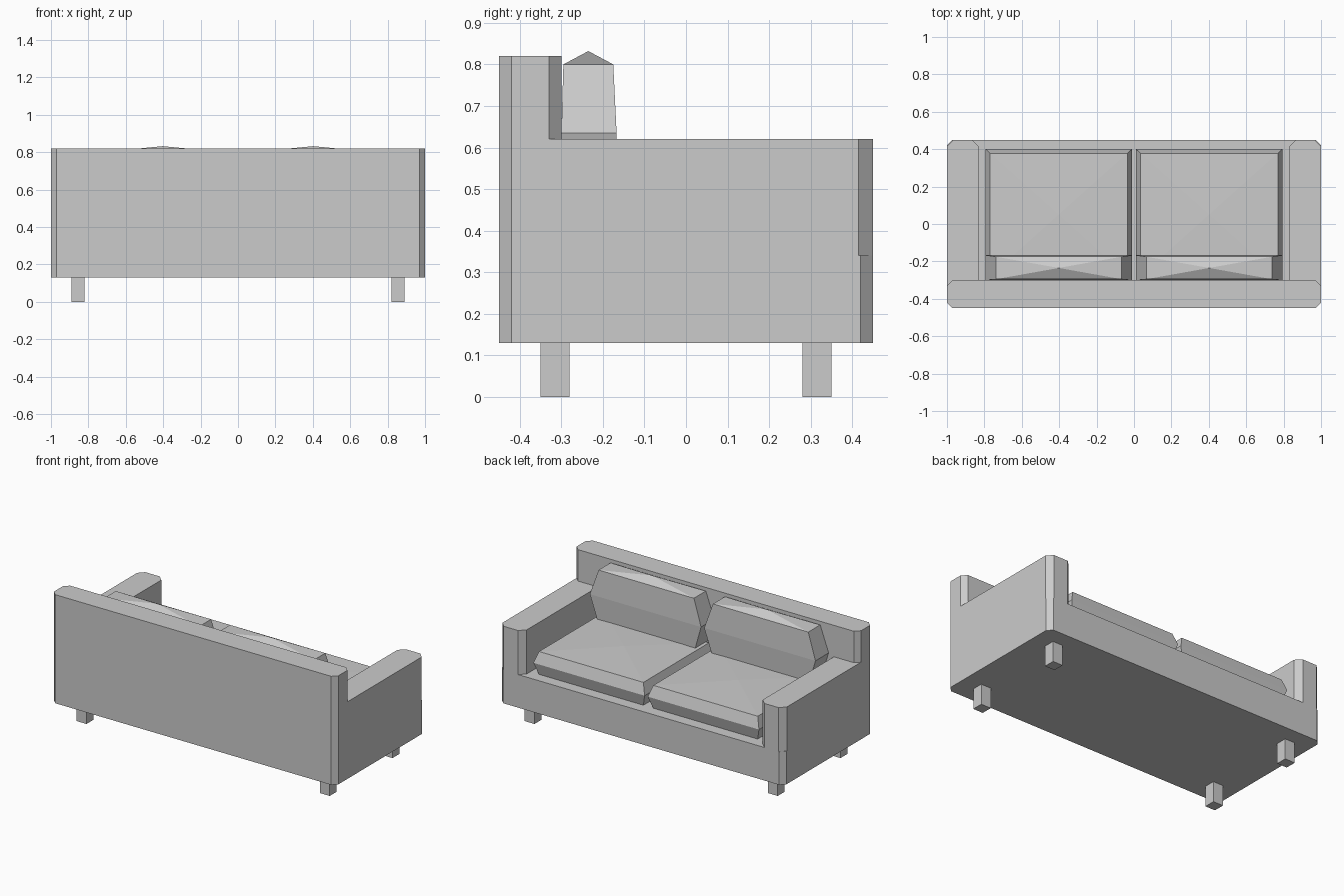
import bpy
import bmesh

if "Cube" in bpy.data.objects:
    bpy.data.objects.remove(bpy.data.objects["Cube"])

fabric = bpy.data.materials.new("grey_fabric")
fabric.use_nodes = True
GREY = (0.6, 0.6, 0.6, 1)
fabric.diffuse_color = GREY
fabric.node_tree.nodes["Principled BSDF"].inputs["Base Color"].default_value = GREY


def loft(name, rings, peak=None):
    """Join stacked rings of points, with a flat or peaked top."""
    bm = bmesh.new()
    loops = [[bm.verts.new(p) for p in ring] for ring in rings]
    n = len(loops[0])
    for low, high in zip(loops, loops[1:]):
        for i in range(n):
            j = (i + 1) % n
            bm.faces.new((low[i], low[j], high[j], high[i]))
    bm.faces.new(loops[0][::-1])
    if peak:
        tip = bm.verts.new(peak)
        for i in range(n):
            bm.faces.new((loops[-1][i], loops[-1][(i + 1) % n], tip))
    else:
        bm.faces.new(loops[-1])
    bmesh.ops.recalc_face_normals(bm, faces=bm.faces)
    mesh = bpy.data.meshes.new(name)
    bm.to_mesh(mesh)
    bm.free()
    mesh.materials.append(fabric)
    obj = bpy.data.objects.new(name, mesh)
    bpy.context.collection.objects.link(obj)
    return obj


def prism(name, outline, z0, z1):
    return loft(name, [[(x, y, z) for x, y in outline] for z in (z0, z1)])


def rect(x0, x1, y0, y1, cut=0):
    """Rectangle outline, optionally with cut corners."""
    if not cut:
        return [(x0, y0), (x1, y0), (x1, y1), (x0, y1)]
    return [(x0 + cut, y0), (x1 - cut, y0), (x1, y0 + cut), (x1, y1 - cut),
            (x1 - cut, y1), (x0 + cut, y1), (x0, y1 - cut), (x0, y0 + cut)]


def ring(cx, half, y0, y1, z):
    return [(x, y, z) for x, y in rect(cx - half, cx + half, y0, y1)]


# Base and backrest
prism("base", rect(-1, 1, -0.45, 0.45, 0.03), 0.13, 0.34)
prism("backrest", rect(-1, 1, -0.45, -0.30, 0.03), 0.34, 0.82)

# Arm outline follows the cut corner of the backrest
arm = [(1, -0.33), (1, 0.415), (0.967, 0.45), (0.866, 0.45),
       (0.83, 0.415), (0.83, -0.30), (0.97, -0.30)]

for side, s in (("left", 1), ("right", -1)):
    prism(f"{side}_arm", [(s * x, y) for x, y in arm], 0.34, 0.62)

    # Cushions, widest at mid height with a slight crown
    cx = 0.402 * s
    loft(f"{side}_seat_cushion",
         [ring(cx, 0.367, -0.28, 0.378, 0.34),
          ring(cx, 0.391, -0.30, 0.40, 0.415),
          ring(cx, 0.367, -0.28, 0.378, 0.485)],
         peak=(cx, 0.05, 0.493))
    loft(f"{side}_back_cushion",
         [ring(cx, 0.34, -0.295, -0.175, 0.47),
          ring(cx, 0.391, -0.30, -0.167, 0.635),
          ring(cx, 0.335, -0.295, -0.175, 0.80)],
         peak=(cx, -0.235, 0.832))

    # Legs
    for end, y in (("front", 0.315), ("back", -0.315)):
        prism(f"{side}_{end}_leg",
              rect(s * 0.855 - 0.035, s * 0.855 + 0.035, y - 0.035, y + 0.035),
              0, 0.13)
